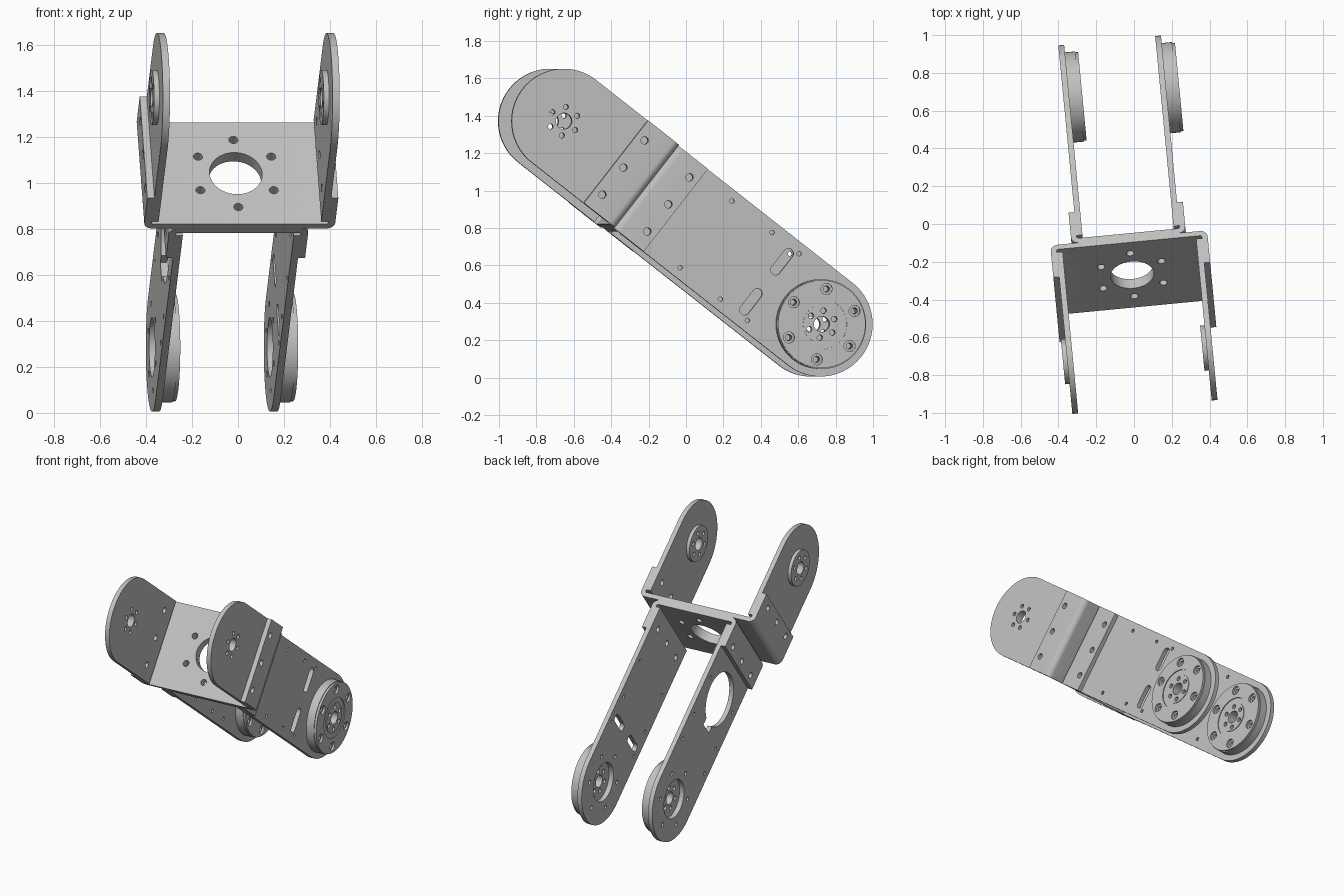
import bpy, bmesh, math
from mathutils import Matrix, Vector

cube = bpy.data.objects.get("Cube")
if cube:
    bpy.data.objects.remove(cube, do_unlink=True)

metal = bpy.data.materials.new("brushed grey metal")
metal.use_nodes = True
GREY = (0.53, 0.53, 0.53, 1)
metal.diffuse_color = GREY
metal.node_tree.nodes["Principled BSDF"].inputs["Base Color"].default_value = GREY

# Part frame: x across, y along the arm towards the back, z across the plate
POSE = (Matrix.Translation((-0.011, -0.253, 1.028))
        @ Matrix.Rotation(math.radians(5.5), 4, 'Z')
        @ Matrix.Rotation(math.radians(-38), 4, 'X'))
# Sheets are drawn as (along, up) and extruded across the arm
SIDE = Matrix(((0, 0, 1, 0), (1, 0, 0, 0), (0, 1, 0, 0), (0, 0, 0, 1)))
HALF, THICK = 0.28, 0.031
INNER, OUTER = 0.242, 0.355      # inner faces of the leg and fork plates
FRONT_HUB, BACK_HUB = -0.557, 1.206
PITCH = 0.184                    # bolt spacing on the flanges


def arc(cx, cy, r, a0, a1, n):
    return [(cx + r * math.cos(math.radians(a0 + (a1 - a0) * i / n)),
             cy + r * math.sin(math.radians(a0 + (a1 - a0) * i / n))) for i in range(n + 1)]


def circle(cx, cy, r, n=20):
    return arc(cx, cy, r, 0, 360, n)[:-1]


def ring(cx, cy, radius, r, start=0):
    return [circle(cx + radius * math.cos(math.radians(start + 60 * i)),
                   cy + radius * math.sin(math.radians(start + 60 * i)), r, 14) for i in range(6)]


def finish(obj):
    bm = bmesh.new()
    bm.from_mesh(obj.data)
    bmesh.ops.remove_doubles(bm, verts=bm.verts, dist=1e-5)
    bmesh.ops.recalc_face_normals(bm, faces=bm.faces)
    bm.to_mesh(obj.data)
    bm.free()
    obj.data.materials.clear()
    obj.data.materials.append(metal)
    bpy.ops.object.select_all(action='DESELECT')
    obj.select_set(True)
    bpy.context.view_layer.objects.active = obj
    bpy.ops.object.shade_smooth_by_angle(angle=math.radians(30))


def sheet(name, loops, low, high, frame=SIDE):
    """Flat outline with holes, extruded from low to high."""
    curve = bpy.data.curves.new(name, 'CURVE')
    curve.dimensions, curve.fill_mode = '2D', 'BOTH'
    curve.extrude = (high - low) / 2
    for loop in loops:
        spline = curve.splines.new('POLY')
        spline.points.add(len(loop) - 1)
        for p, (x, y) in zip(spline.points, loop):
            p.co = (x, y, 0, 1)
        spline.use_cyclic_u = True
    temp = bpy.data.objects.new(name + "_curve", curve)
    bpy.context.collection.objects.link(temp)
    bpy.context.view_layer.update()
    graph = bpy.context.evaluated_depsgraph_get()
    mesh = bpy.data.meshes.new_from_object(temp.evaluated_get(graph))
    bpy.data.objects.remove(temp, do_unlink=True)
    obj = bpy.data.objects.new(name, mesh)
    bpy.context.collection.objects.link(obj)
    obj.matrix_world = POSE @ frame @ Matrix.Translation((0, 0, (low + high) / 2))
    finish(obj)
    return obj


def bracket(name, half_width, face, end):
    """U-shaped bent sheet: web at 'face', flanges reaching to 'end'."""
    s = 1 if end > face else -1
    r_out, r_in = 0.04, 0.04 - THICK
    cx, cy = half_width - r_out, face + s * r_out
    right = [(half_width, end)] + arc(cx, cy, r_out, 0, -90 * s, 8)
    inside = [(half_width - THICK, end)] + arc(cx, cy, r_in, 0, -90 * s, 8)
    def flip(pts):
        return [(-x, y) for x, y in reversed(pts)]
    profile = right + flip(right) + [(-x, y) for x, y in inside] + inside[::-1]
    obj = sheet(name, [profile], -HALF, HALF, Matrix.Identity(4))

    # Cutter: flange bolts, web opening and web bolts
    bm = bmesh.new()
    def drill(pos, r, depth, axis, n=20):
        turn = Vector((0, 0, 1)).rotation_difference(Vector(axis)).to_matrix().to_4x4()
        bmesh.ops.create_cone(bm, cap_ends=True, segments=n, radius1=r, radius2=r,
                              depth=depth, matrix=Matrix.Translation(pos) @ turn)
    row = end - s * 0.051
    for i in (-1, 0, 1):
        drill((0, row, i * PITCH), 0.02, 1.2, (1, 0, 0))
    drill((0, face, 0), 0.115, 0.15, (0, 1, 0), 48)
    for i in range(6):
        a = math.radians(30 + 60 * i)
        drill((0.185 * math.cos(a), face, 0.185 * math.sin(a)), 0.02, 0.15, (0, 1, 0))
    mesh = bpy.data.meshes.new("drill_cutter")
    bm.to_mesh(mesh)
    bm.free()
    cutter = bpy.data.objects.new("drill_cutter", mesh)
    cutter.hide_render = True
    bpy.context.collection.objects.link(cutter)
    cutter.matrix_world = POSE
    mod = obj.modifiers.new("holes", 'BOOLEAN')
    mod.object, mod.operation, mod.solver = cutter, 'DIFFERENCE', 'EXACT'
    bpy.context.view_layer.update()
    graph = bpy.context.evaluated_depsgraph_get()
    cut = bpy.data.meshes.new_from_object(obj.evaluated_get(graph))
    obj.modifiers.clear()
    obj.data = cut
    bpy.data.objects.remove(cutter, do_unlink=True)
    finish(obj)


# Two bent brackets, back to back
MID = 0.01
bracket("front_bracket", OUTER + 2 * THICK, MID, -0.205)
bracket("back_bracket", INNER + 2 * THICK, MID, 0.217)

# Front fork plates, each with a small hub on its right-hand face
hub_holes = [circle(FRONT_HUB, 0, 0.043, 28)] + ring(FRONT_HUB, 0, 0.077, 0.014)
fork = [arc(FRONT_HUB, 0, HALF, 90, 270, 48) + [(-0.04, -HALF), (-0.04, HALF)]]
fork += hub_holes + [circle(-0.154, i * PITCH, 0.02) for i in (-1, 0, 1)]
for side, low in (("left", OUTER), ("right", -OUTER - THICK)):
    sheet("front_fork_plate_" + side, fork, low, low + THICK)
    sheet("front_hub_" + side, [circle(FRONT_HUB, 0, 0.12, 48)] + hub_holes, low - 0.023, low)

# Back leg plates
leg = [arc(BACK_HUB, 0, HALF, -90, 90, 48) + [(0.06, HALF), (0.06, -HALF)],
       circle(BACK_HUB, 0, 0.13, 48)]
leg += ring(BACK_HUB, 0, 0.19, 0.014)
leg += [circle(0.166, i * PITCH, 0.02) for i in (-1, 0, 1)]
leg += [circle(y, s * 0.226, 0.012, 12) for y in (0.426, 0.70, 0.884) for s in (-1, 1)]


def slot(y, z, length, r):
    h = length / 2 - r
    return arc(y, z + h, r, 0, 180, 10) + arc(y, z - h, r, 180, 360, 10)


slots = [slot(0.838, s * 0.136, 0.165, 0.027) for s in (-1, 1)]
# Cable opening: large circle with a notch towards the joint
keyhole = [arc(0.46, 0, 0.18, 18, 342, 44) + [(0.68, -0.055), (0.68, 0.055)]]
sheet("back_leg_left", leg + slots, INNER, INNER + THICK)
sheet("back_leg_right", leg + keyhole, -INNER - THICK, -INNER)

# Round bearing joints on the left-hand face of each leg
for side, base in (("left", INNER + THICK), ("right", -INNER)):
    bore = circle(BACK_HUB, 0, 0.135, 48)
    sheet("bearing_housing_" + side,
          [circle(BACK_HUB, 0, 0.24, 64), bore] + ring(BACK_HUB, 0, 0.19, 0.017),
          base, base + 0.055)
    sheet("bearing_cap_" + side,
          [circle(BACK_HUB, 0, 0.235, 64), bore] + ring(BACK_HUB, 0, 0.19, 0.03),
          base + 0.055, base + 0.07)
    sheet("bearing_race_" + side,
          [circle(BACK_HUB, 0, 0.135, 48), circle(BACK_HUB, 0, 0.1, 48)],
          base + 0.004, base + 0.064)
    sheet("bearing_hub_" + side,
          [circle(BACK_HUB, 0, 0.1, 48), circle(BACK_HUB, 0, 0.042, 28)]
          + ring(BACK_HUB, 0, 0.073, 0.015),
          base, base + 0.069)
